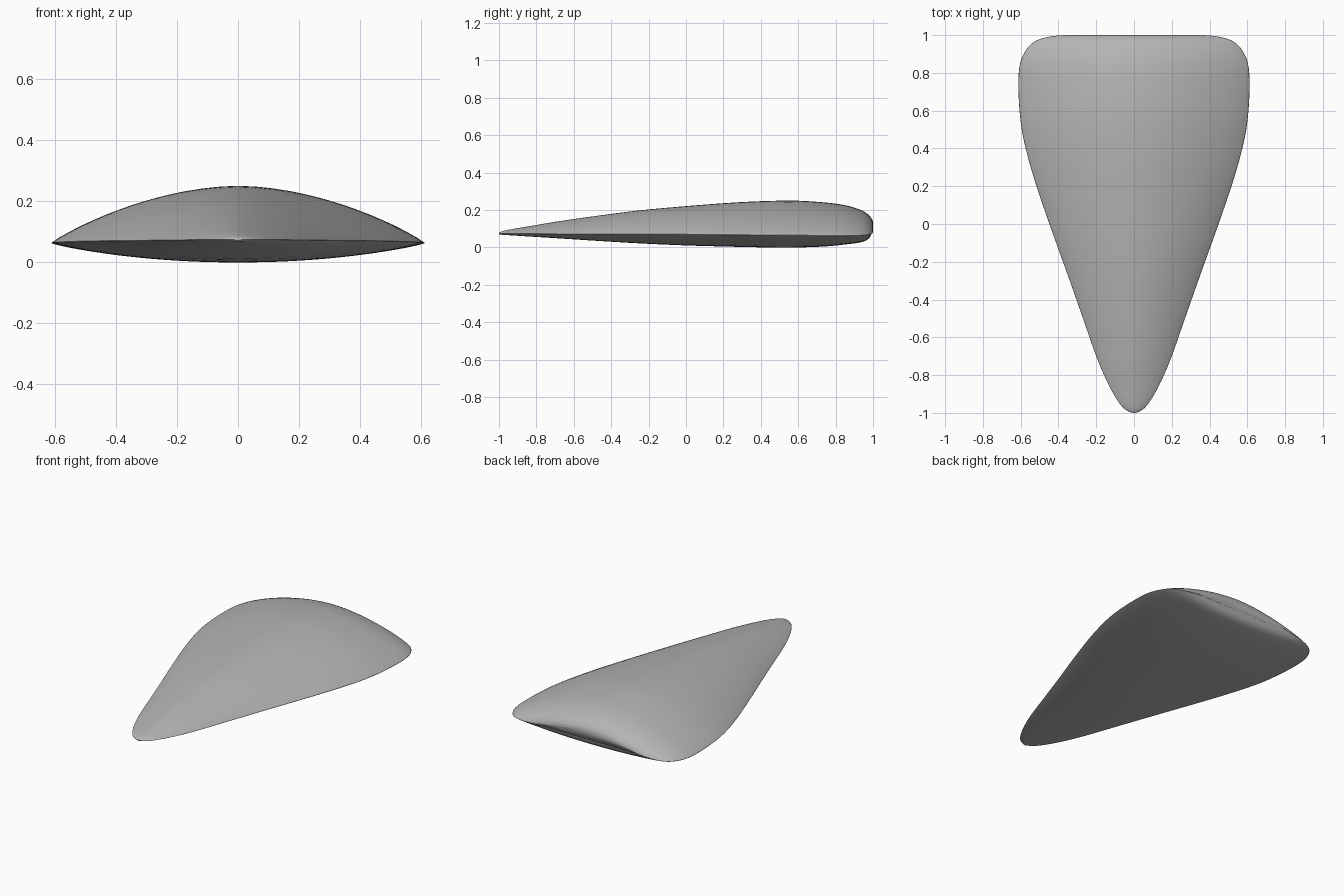
import bpy, bmesh, math

# Stations along the body: y, half width, crest z, belly z, rim z
stations = [
    (-1.0, 0.006, 0.079, 0.071, 0.075),
    (-0.992, 0.03, 0.083, 0.069, 0.075),
    (-0.97, 0.06, 0.09, 0.067, 0.075),
    (-0.92, 0.097, 0.10, 0.064, 0.075),
    (-0.83, 0.145, 0.115, 0.058, 0.074),
    (-0.70, 0.200, 0.137, 0.05, 0.073),
    (-0.50, 0.270, 0.166, 0.037, 0.072),
    (-0.25, 0.358, 0.198, 0.022, 0.071),
    (0.0, 0.448, 0.221, 0.011, 0.07),
    (0.25, 0.532, 0.240, 0.004, 0.068),
    (0.45, 0.585, 0.249, 0.0, 0.066),
    (0.60, 0.606, 0.250, 0.0, 0.065),
    (0.75, 0.612, 0.240, 0.006, 0.063),
    (0.85, 0.603, 0.226, 0.016, 0.063),
    (0.92, 0.573, 0.206, 0.025, 0.064),
    (0.96, 0.535, 0.187, 0.036, 0.066),
    (0.983, 0.485, 0.167, 0.055, 0.070),
    (0.996, 0.42, 0.148, 0.085, 0.076),
    (1.0, 0.36, 0.132, 0.112, 0.082),
]


def spline(a, b, c, d, t):
    return tuple(0.5 * (2 * q + (r - p) * t + (2 * p - 5 * q + 4 * r - s) * t * t
                        + (3 * q - p - 3 * r + s) * t ** 3)
                 for p, q, r, s in zip(a, b, c, d))


# Smooth interpolation between stations
rows, steps, n = [], 4, len(stations)
for i in range(n - 1):
    pts = [stations[min(max(i + k, 0), n - 1)] for k in (-1, 0, 1, 2)]
    rows += [spline(*pts, s / steps) for s in range(steps)]
rows.append(stations[-1])

# Loft the domed top and shallow belly
SIDES = 64
bm = bmesh.new()
rings = []
for y, w, top, bottom, rim in rows:
    ring = []
    for k in range(SIDES):
        a = 2 * math.pi * k / SIDES
        t = math.cos(a)
        u = min(abs(t), 1.0)
        if k <= SIDES // 2:
            z = rim + (top - rim) * max(0, 1 - u ** 1.8) ** 0.9
        else:
            z = rim + (bottom - rim) * max(0, 1 - u ** 2) ** 0.8
        ring.append(bm.verts.new((w * t, y, max(z, 0))))
    rings.append(ring)
for r0, r1 in zip(rings, rings[1:]):
    for k in range(SIDES):
        j = (k + 1) % SIDES
        bm.faces.new((r0[k], r0[j], r1[j], r1[k]))
bm.faces.new(rings[0])
bm.faces.new(rings[-1])
bmesh.ops.recalc_face_normals(bm, faces=bm.faces)
for f in bm.faces:
    f.smooth = True

mesh = bpy.data.meshes.new("wedge_body")
bm.to_mesh(mesh)
bm.free()
body = bpy.data.objects.new("wedge_body", mesh)
bpy.context.collection.objects.link(body)

# Darker grey surface
grey = bpy.data.materials.new("dark_grey")
grey.diffuse_color = (0.46, 0.46, 0.46, 1)
mesh.materials.append(grey)
